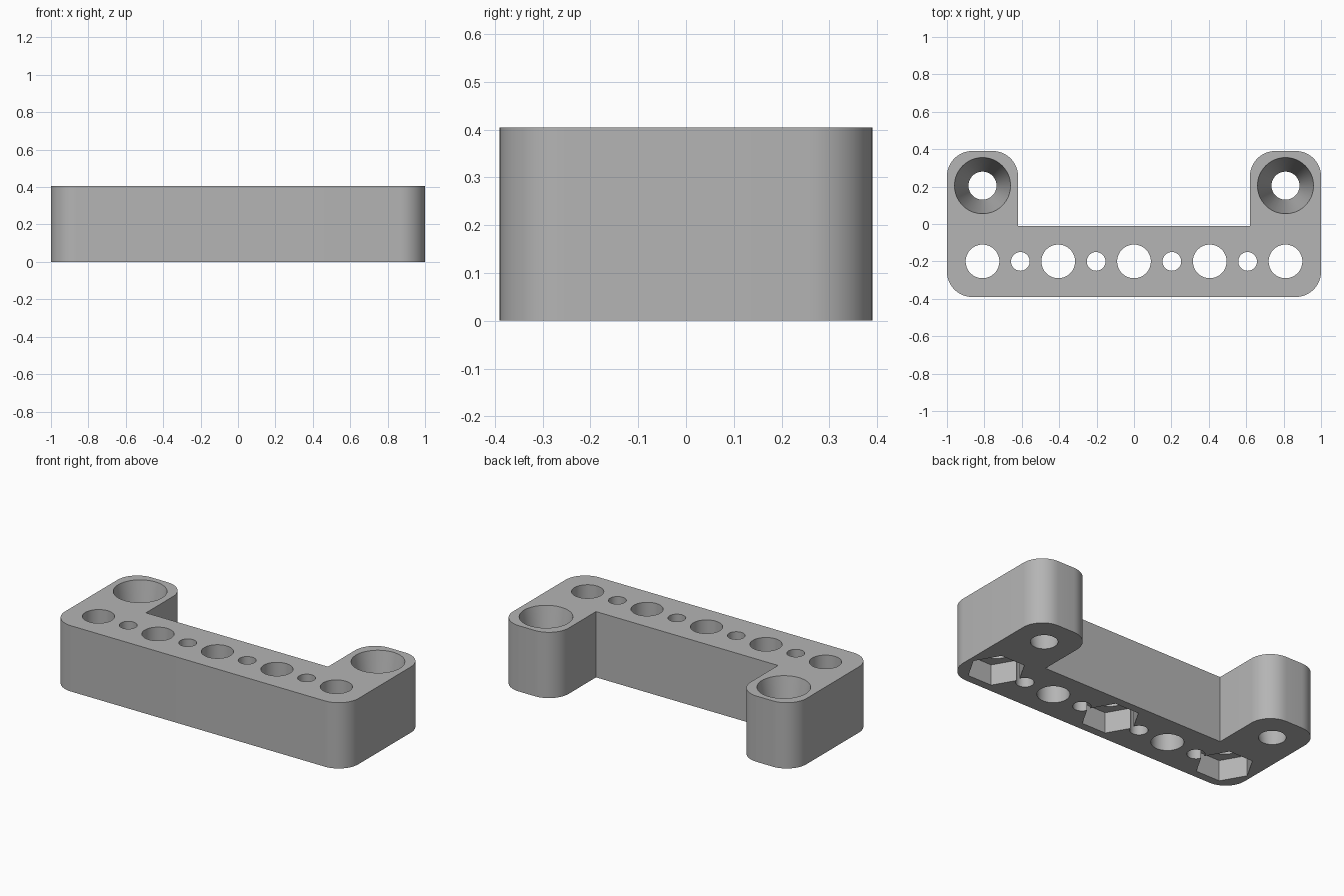
import bpy
import bmesh
from math import radians, cos, sin, pi
from mathutils import Vector

if "Cube" in bpy.data.objects:
    bpy.data.objects.remove(bpy.data.objects["Cube"], do_unlink=True)

HEIGHT = 0.405
HALF_X, HALF_Y = 1.0, 0.39
ARM_X, STEP_Y = 0.62, -0.01
CORNER = 0.135
PITCH = 0.405
ROW_Y, SCREW_Y = -0.2, 0.205

grey = bpy.data.materials.new("mid_grey")
grey.use_nodes = True
grey.diffuse_color = (0.46, 0.46, 0.46, 1)
grey.node_tree.nodes["Principled BSDF"].inputs["Base Color"].default_value = grey.diffuse_color


def arc(cx, cy, start):
    """Quarter circle, counter-clockwise from the start angle in degrees."""
    steps = 12
    return [(cx + CORNER * cos(radians(start) + i / steps * pi / 2),
             cy + CORNER * sin(radians(start) + i / steps * pi / 2))
            for i in range(steps + 1)]


def make_object(name, bm):
    mesh = bpy.data.meshes.new(name)
    bmesh.ops.recalc_face_normals(bm, faces=bm.faces)
    bm.to_mesh(mesh)
    bm.free()
    mesh.materials.append(grey)
    obj = bpy.data.objects.new(name, mesh)
    bpy.context.collection.objects.link(obj)
    return obj


def cut(x, y, z0, z1, r0, r1, sides=64):
    """Cut a straight or tapered round (or polygonal) hole from z0 to z1."""
    bm = bmesh.new()
    bmesh.ops.create_cone(bm, cap_ends=True, segments=sides,
                          radius1=r0, radius2=r1, depth=z1 - z0)
    bmesh.ops.translate(bm, verts=bm.verts, vec=Vector((x, y, (z0 + z1) / 2)))
    cutter = make_object("hole_cutter", bm)
    cutter.hide_render = True
    mod = bracket.modifiers.new("hole", "BOOLEAN")
    mod.operation = "DIFFERENCE"
    mod.solver = "EXACT"
    mod.object = cutter
    cutters.append(cutter)


# U-shaped body: right half of the outline, mirrored and extruded
cx, cy = HALF_X - CORNER, HALF_Y - CORNER
half = (arc(cx, -cy, -90) + arc(cx, cy, 0)
        + arc(ARM_X + CORNER, cy, 90) + [(ARM_X, STEP_Y)])
outline = half + [(-x, y) for x, y in reversed(half)]
bm = bmesh.new()
base = bm.faces.new([bm.verts.new((x, y, 0)) for x, y in outline])
top = bmesh.ops.extrude_face_region(bm, geom=[base])
bmesh.ops.translate(bm, vec=(0, 0, HEIGHT),
                    verts=[v for v in top["geom"] if isinstance(v, bmesh.types.BMVert)])
bracket = make_object("bracket_body", bm)
cutters = []

# Row of large holes with hexagonal nut pockets under every other one
for i in range(-2, 3):
    cut(i * PITCH, ROW_Y, -0.1, HEIGHT + 0.1, 0.09, 0.09)
    if i % 2 == 0:
        cut(i * PITCH, ROW_Y, -0.1, 0.127, 0.162, 0.162, 6)
        # Turn the pocket so that two corners point along the row
        for v in cutters[-1].data.vertices:
            dx, dy = v.co.x - i * PITCH, v.co.y - ROW_Y
            v.co.x, v.co.y = i * PITCH + dy, ROW_Y - dx

# Small holes between the large ones
for i in range(4):
    cut((i - 1.5) * PITCH, ROW_Y, -0.1, HEIGHT + 0.1, 0.05, 0.05)

# Tapered screw holes in both arms
for side in (-1, 1):
    x = side * 2 * PITCH
    cut(x, SCREW_Y, -0.1, HEIGHT + 0.1, 0.075, 0.075)
    slope = 0.075 / HEIGHT
    cut(x, SCREW_Y, 0, HEIGHT + 0.1, 0.075, 0.15 + 0.1 * slope)

# Bake the cuts and remove the cutters
bpy.context.view_layer.update()
graph = bpy.context.evaluated_depsgraph_get()
baked = bpy.data.meshes.new_from_object(bracket.evaluated_get(graph))
bracket.modifiers.clear()
bracket.data = baked
for cutter in cutters:
    bpy.data.objects.remove(cutter, do_unlink=True)

bpy.ops.object.select_all(action="DESELECT")
bracket.select_set(True)
bpy.context.view_layer.objects.active = bracket
bpy.ops.object.shade_smooth_by_angle(angle=radians(30))
